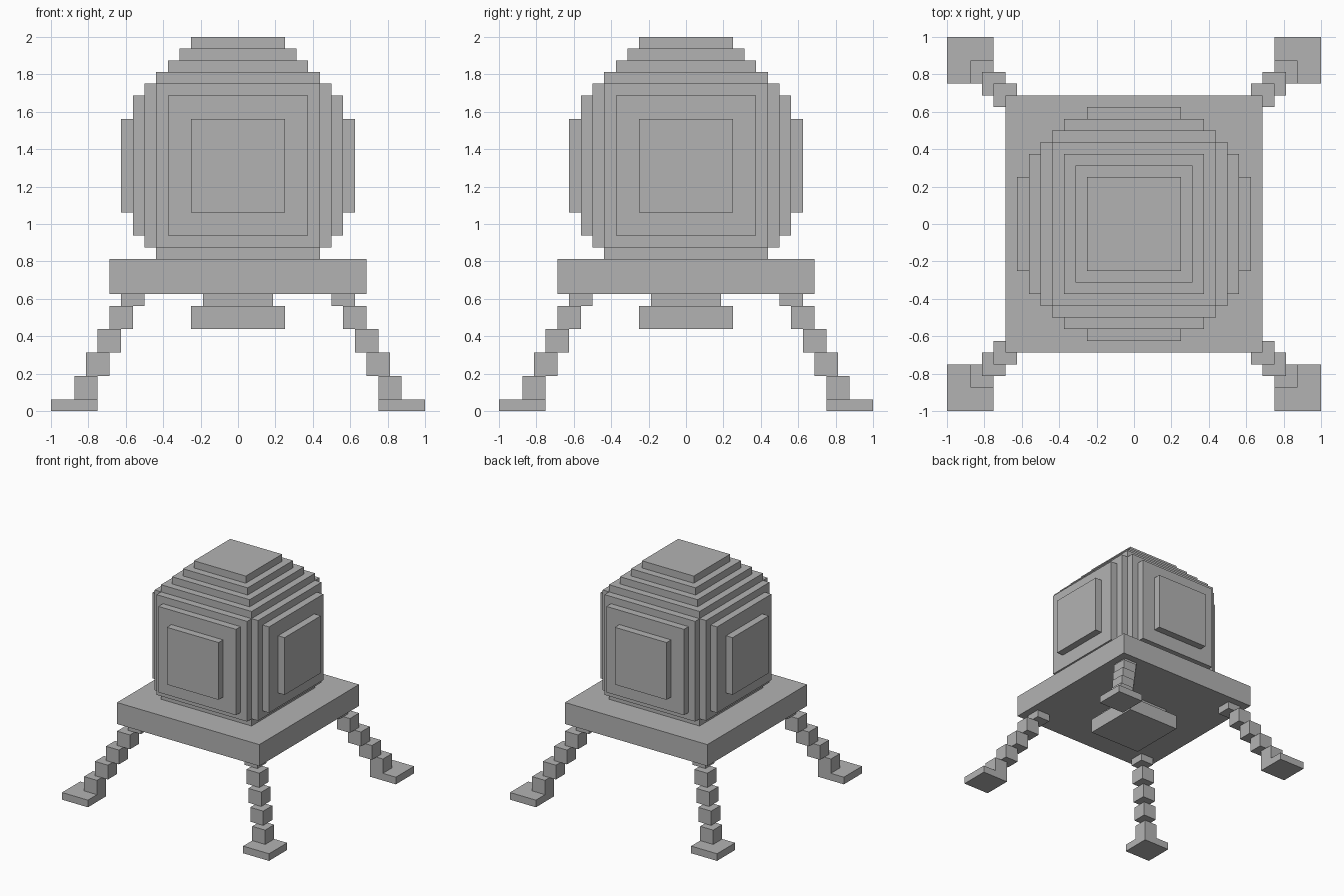
import bpy
import bmesh
from mathutils import Matrix, Vector

U = 1 / 16  # block unit

cube = bpy.data.objects.get("Cube")
if cube:
    bpy.data.objects.remove(cube, do_unlink=True)

grey = bpy.data.materials.new("plain grey")
grey.use_nodes = True
colour = (0.45, 0.45, 0.45, 1)
grey.diffuse_color = colour
grey.node_tree.nodes["Principled BSDF"].inputs["Base Color"].default_value = colour


def blocks(name, boxes):
    """One object made of boxes, each given as two opposite corners in units."""
    bm = bmesh.new()
    for low, high in boxes:
        a, b = Vector(low) * U, Vector(high) * U
        size = Vector([abs(d) for d in b - a])
        bmesh.ops.create_cube(bm, size=1, matrix=Matrix.Translation((a + b) / 2) @ Matrix.Diagonal(size).to_4x4())
    mesh = bpy.data.meshes.new(name)
    bm.to_mesh(mesh)
    bm.free()
    mesh.materials.append(grey)
    obj = bpy.data.objects.new(name, mesh)
    bpy.context.collection.objects.link(obj)
    return obj


def slab(x, y, bottom, top):
    return (-x, -y, bottom), (x, y, top)


# Platform and the stepped engine nozzle under it
blocks("platform", [slab(11, 11, 10, 13)])
blocks("engine_neck", [slab(3, 3, 9, 10)])
blocks("engine_nozzle", [slab(4, 4, 7, 9)])

# Rounded cabin: core, stepped roof, stepped panels on four sides
blocks("cabin_core", [slab(7, 7, 13, 29)])
for i, half in enumerate((6, 5, 4)):
    blocks(f"roof_step_{i + 1}", [slab(half, half, 29 + i, 30 + i)])

panels = ((7, 7), (6, 6), (4, 4))  # half width, half height
for side, (dx, dy) in {"front": (0, -1), "back": (0, 1), "left": (1, 0), "right": (-1, 0)}.items():
    for i, (w, h) in enumerate(panels):
        near, far = 7 + i, 8 + i
        low = (dx * near - abs(dy) * w, dy * near - abs(dx) * w, 21 - h)
        high = (dx * far + abs(dy) * w, dy * far + abs(dx) * w, 21 + h)
        blocks(f"{side}_panel_{i + 1}", [(low, high)])

# Four diagonal stepped legs with square feet
heights = (9, 7, 5, 3, 1)
for end, sy in (("front", -1), ("back", 1)):
    for side, sx in (("left", 1), ("right", -1)):
        steps = []
        for i, z in enumerate(heights):
            near, far = 8 + i, 10 + i
            steps.append(((sx * near, sy * near, z), (sx * far, sy * far, min(z + 2, 10))))
        blocks(f"{end}_{side}_leg", steps)
        blocks(f"{end}_{side}_foot", [((sx * 12, sy * 12, 0), (sx * 16, sy * 16, 1))])
